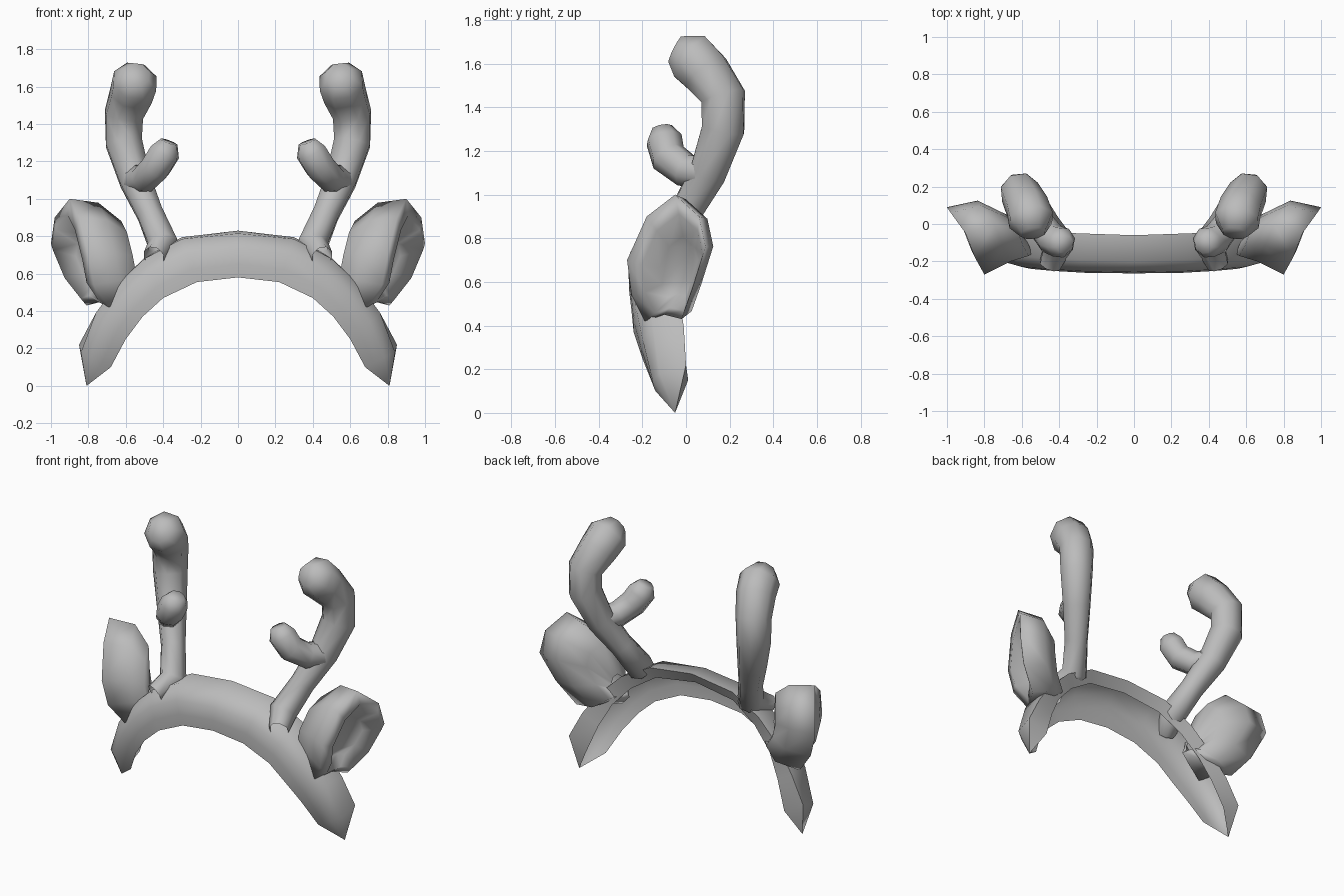
import bpy
import bmesh
import math
from mathutils import Vector

cube = bpy.data.objects.get("Cube")
if cube:
    bpy.data.objects.remove(cube, do_unlink=True)

grey = bpy.data.materials.new("soft grey")
grey.use_nodes = True
grey_colour = (0.5, 0.5, 0.5, 1)
grey.diffuse_color = grey_colour
grey.node_tree.nodes["Principled BSDF"].inputs["Base Color"].default_value = grey_colour


def skin(name, rings, closed=True, cap_end=False, sharp_angle=70):
    """Join matching rings of points with faces, then mirror across x."""
    bm = bmesh.new()
    rows = [[bm.verts.new(p) for p in ring] for ring in rings]
    count = len(rows[0])
    for low, high in zip(rows, rows[1:]):
        for i in range(count if closed else count - 1):
            j = (i + 1) % count
            bm.faces.new((low[i], low[j], high[j], high[i]))
    if cap_end:
        bm.faces.new(rows[-1])
    bmesh.ops.remove_doubles(bm, verts=bm.verts[:], dist=0.001)
    bmesh.ops.recalc_face_normals(bm, faces=bm.faces[:])
    mesh = bpy.data.meshes.new(name)
    bm.to_mesh(mesh)
    bm.free()
    mesh.materials.append(grey)
    obj = bpy.data.objects.new(name, mesh)
    bpy.context.collection.objects.link(obj)

    bpy.ops.object.select_all(action="DESELECT")
    obj.select_set(True)
    bpy.context.view_layer.objects.active = obj
    bpy.ops.object.shade_smooth_by_angle(angle=math.radians(sharp_angle))
    mirror = obj.modifiers.new("mirror", "MIRROR")
    mirror.use_clip = True
    return obj


def tube(name, path, sides=8):
    """Round limb along points of (x, y, z, radius)."""
    centres = [Vector(p[:3]) for p in path]
    side = Vector((1, 0, 0))
    rings = []
    for i, centre in enumerate(centres):
        along = centres[min(i + 1, len(path) - 1)] - centres[max(i - 1, 0)]
        along.normalize()
        side = (side - along * side.dot(along)).normalized()
        other = along.cross(side)
        ring = []
        for k in range(sides):
            a = math.tau * (k + 0.5) / sides
            ring.append(centre + path[i][3] * (side * math.cos(a) + other * math.sin(a)))
        rings.append(ring)
    return skin(name, rings, cap_end=True)


# Headband: back flap, outer rim and rounded front, open to the inside
tip = (.81, -.05, 0)
flap_edge = [(0, -.1, .76), (.28, -.09, .72), (.45, -.07, .61), (.57, -.05, .48),
             (.65, -.02, .33), (.72, .01, .15), tip]
back_rim = [(0, -.06, .83), (.3, -.05, .795), (.5, -.04, .685), (.65, -.03, .54),
            (.76, -.01, .39), (.85, 0, .22), tip]
front_rim = [(0, -.2, .815), (.3, -.19, .785), (.5, -.18, .68), (.65, -.17, .54),
             (.76, -.15, .39), (.84, -.12, .18), tip]
front_edge = [(0, -.26, .58), (.22, -.26, .555), (.4, -.25, .47), (.51, -.24, .37),
              (.6, -.2, .25), (.68, -.14, .1), tip]
band_rings = []
for points in zip(flap_edge, back_rim, front_rim, front_edge):
    flap, back, fold, front = map(Vector, points)
    bulge = Vector((0, -.15, 0)) * (fold - front).length
    band_rings.append([flap, back, fold, fold.lerp(front, .35) + bulge,
                       fold.lerp(front, .7) + bulge * .6, front])
skin("headband", band_rings, closed=False)

# Antlers: curved main beam and a short forward tine
tube("antler_beams", [
    (.45, -.22, .69, .06), (.4, -.1, .755, .085), (.47, 0, .92, .075),
    (.55, .1, 1.1, .09), (.61, .17, 1.3, .105), (.61, .17, 1.45, .108),
    (.57, .09, 1.56, .12), (.55, .02, 1.63, .125), (.54, -.05, 1.665, .07)])
tube("antler_tines", [
    (.55, .09, 1.1, .08), (.5, 0, 1.11, .08), (.44, -.08, 1.17, .085),
    (.39, -.1, 1.25, .085), (.37, -.11, 1.305, .05)])

# Ears: leaf rim, bulging back narrowing into the band, broad lip and hollow
rim = [Vector(p) for p in [
    (.9, -.05, 1), (.85, -.18, .9), (.8, -.27, .7), (.77, -.25, .54),
    (.69, -.19, .42), (.75, -.1, .45), (.81, -.02, .43), (.92, .03, .57),
    (1, .09, .76), (.98, .06, .9)]]
middle = Vector((.86, -.06, .69))


def ear_ring(centre, scale):
    return [Vector(centre) + (p - middle) * scale for p in rim]


skin("ears", [
    ear_ring((.56, -.1, .6), .2),
    ear_ring((.6, -.04, .69), .62),
    ear_ring((.71, -.01, .7), .9),
    rim,
    ear_ring((.88, -.04, .67), .78),
    ear_ring((.8, -.02, .66), .48)], cap_end=True, sharp_angle=150)
